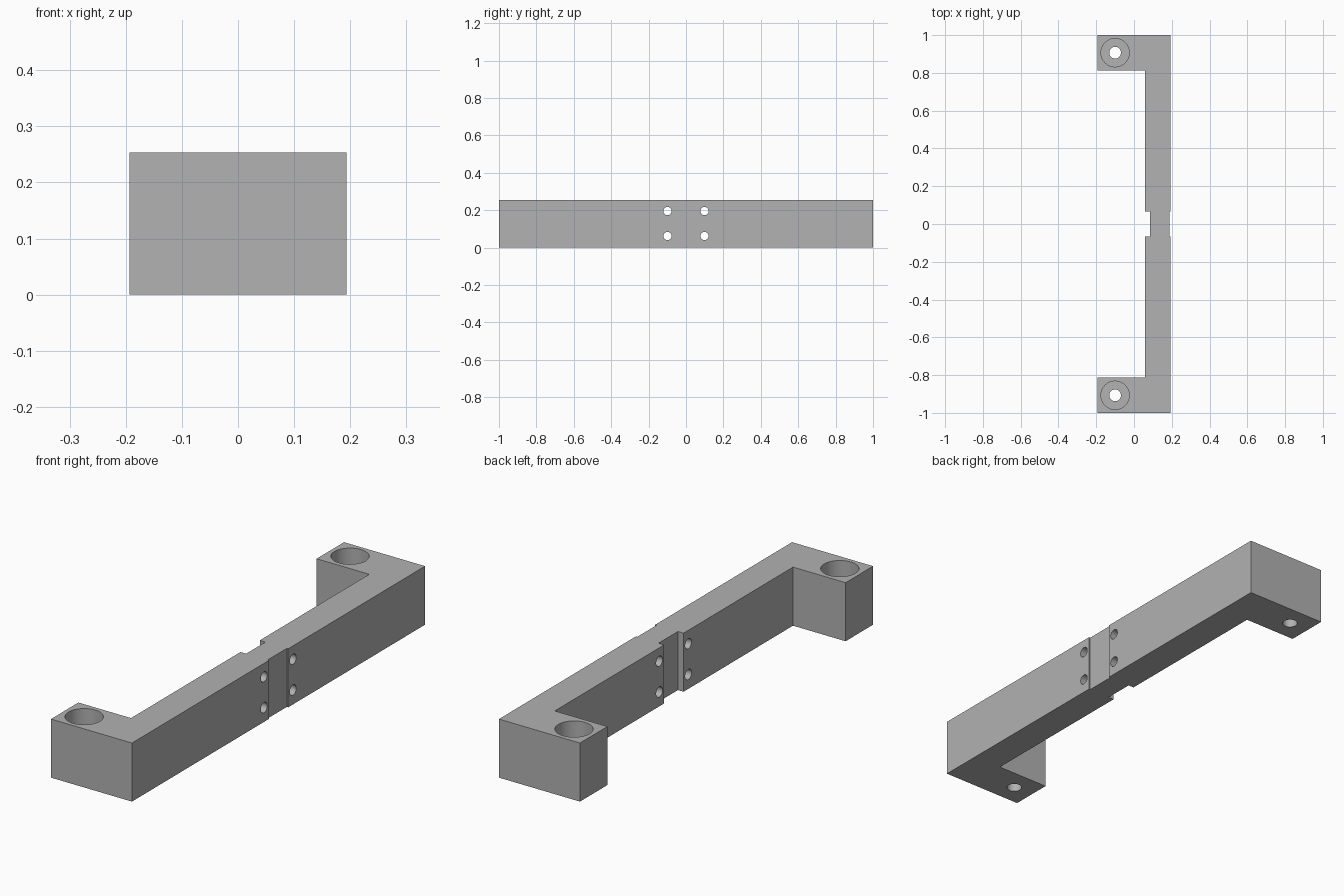
import bpy
import bmesh
import math
from mathutils import Matrix, Vector

cube = bpy.data.objects.get("Cube")
if cube:
    bpy.data.objects.remove(cube, do_unlink=True)

HEIGHT = 0.253
HALF_X = 0.1935

grey = bpy.data.materials.new("plain grey")
grey.use_nodes = True
colour = (0.445, 0.445, 0.445, 1)
grey.diffuse_color = colour
grey.node_tree.nodes["Principled BSDF"].inputs["Base Color"].default_value = colour


def add_object(name, bm):
    bmesh.ops.recalc_face_normals(bm, faces=bm.faces)
    mesh = bpy.data.meshes.new(name)
    bm.to_mesh(mesh)
    bm.free()
    mesh.materials.append(grey)
    obj = bpy.data.objects.new(name, mesh)
    bpy.context.collection.objects.link(obj)
    return obj


def add_cylinder(bm, radius, start, end, segments=48):
    start, end = Vector(start), Vector(end)
    axis = end - start
    turn = axis.to_track_quat("Z", "Y").to_matrix().to_4x4()
    bmesh.ops.create_cone(bm, cap_ends=True, segments=segments,
                          radius1=radius, radius2=radius, depth=axis.length,
                          matrix=Matrix.Translation((start + end) / 2) @ turn)


# Bracket body: half outline mirrored along its length, then extruded upward
half = [(0.187, 0.066), (HALF_X, 0.066), (HALF_X, 1), (-HALF_X, 1),
        (-HALF_X, 0.813), (0.058, 0.813), (0.058, 0.066), (0.085, 0.066)]
outline = half + [(x, -y) for x, y in reversed(half)]
bm = bmesh.new()
base = bm.faces.new([bm.verts.new((x, y, 0)) for x, y in outline])
top = bmesh.ops.extrude_face_region(bm, geom=[base])["geom"]
bmesh.ops.translate(bm, vec=(0, 0, HEIGHT),
                    verts=[v for v in top if isinstance(v, bmesh.types.BMVert)])
bracket = add_object("handle_bracket", bm)

# Drill sets: wide counterbores, narrow bolt holes, cross screw holes
counterbores, bolts, screws = bmesh.new(), bmesh.new(), bmesh.new()
for side in (-1, 1):
    x, y = -0.1, side * 0.907
    add_cylinder(counterbores, 0.075, (x, y, 0.07), (x, y, 0.4))
    add_cylinder(bolts, 0.031, (x, y, -0.1), (x, y, 0.3))
    for z in (0.062, 0.195):
        add_cylinder(screws, 0.022, (0, side * 0.099, z), (0.3, side * 0.099, z), 32)

cutters = [add_object("counterbore_cutter", counterbores),
           add_object("bolt_hole_cutter", bolts),
           add_object("screw_hole_cutter", screws)]
for cutter in cutters:
    cutter.hide_render = True
    cut = bracket.modifiers.new(cutter.name, "BOOLEAN")
    cut.operation = "DIFFERENCE"
    cut.solver = "EXACT"
    cut.object = cutter

# Bake the cuts and discard the cutters
bpy.context.view_layer.update()
graph = bpy.context.evaluated_depsgraph_get()
finished = bpy.data.meshes.new_from_object(bracket.evaluated_get(graph))
bracket.modifiers.clear()
bracket.data = finished
for cutter in cutters:
    bpy.data.objects.remove(cutter, do_unlink=True)

# Smooth hole walls, crisp outer edges
bpy.ops.object.select_all(action="DESELECT")
bracket.select_set(True)
bpy.context.view_layer.objects.active = bracket
bpy.ops.object.shade_smooth_by_angle(angle=math.radians(30))
